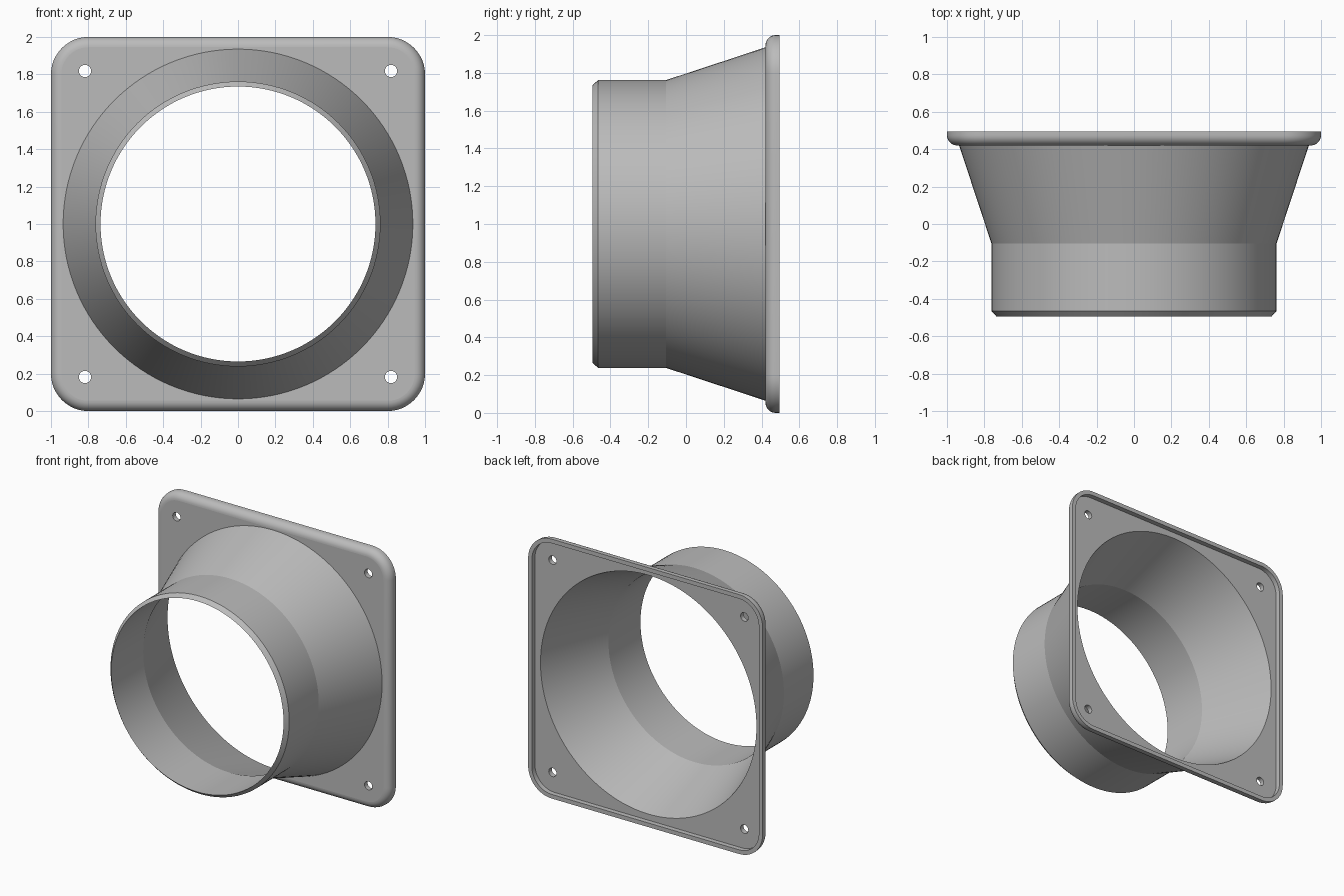
import bpy, bmesh
from math import sin, cos, pi, radians

cube = bpy.data.objects.get("Cube")
if cube:
    bpy.data.objects.remove(cube)

grey = bpy.data.materials.new("light grey plastic")
grey.use_nodes = True
colour = (0.5, 0.5, 0.5, 1)
grey.diffuse_color = colour
grey.node_tree.nodes["Principled BSDF"].inputs["Base Color"].default_value = colour

CENTRE_Z = 1.0
FRONT, FLOOR, BACK = 0.42, 0.457, 0.495   # flange depths along y


def add_ring(bm, points, y):
    """Closed loop of vertices in the plane at depth y."""
    verts = [bm.verts.new((x, y, CENTRE_Z + z)) for x, z in points]
    for a, b in zip(verts, verts[1:] + verts[:1]):
        bm.edges.new((a, b))
    return verts


def circle(radius, count, cx=0, cz=0):
    return [(cx + radius * cos(2 * pi * i / count),
             cz + radius * sin(2 * pi * i / count)) for i in range(count)]


def rounded_square(half, corner, steps=12):
    points = []
    for quarter in range(4):
        mid = pi / 4 + quarter * pi / 2
        cx = (half - corner) * (1 if cos(mid) > 0 else -1)
        cz = (half - corner) * (1 if sin(mid) > 0 else -1)
        for i in range(steps + 1):
            a = quarter * pi / 2 + i / steps * pi / 2
            points.append((cx + corner * cos(a), cz + corner * sin(a)))
    return points


def skin(bm, rings):
    """Join successive rings with quads."""
    for r, s in zip(rings, rings[1:]):
        n = len(r)
        for i in range(n):
            j = (i + 1) % n
            bm.faces.new((r[i], r[j], s[j], s[i]))


def fill(bm, rings):
    """Flat face bounded by the first ring, with the others as holes."""
    edges = [bm.edges.get((a, b)) for r in rings
             for a, b in zip(r, r[1:] + r[:1])]
    bmesh.ops.triangle_fill(bm, edges=edges, use_beauty=True, normal=(0, 1, 0))


def finish(bm, name):
    bmesh.ops.recalc_face_normals(bm, faces=bm.faces[:])
    mesh = bpy.data.meshes.new(name)
    bm.to_mesh(mesh)
    bm.free()
    mesh.materials.append(grey)
    obj = bpy.data.objects.new(name, mesh)
    bpy.context.collection.objects.link(obj)
    bpy.ops.object.select_all(action='DESELECT')
    obj.select_set(True)
    bpy.context.view_layer.objects.active = obj
    bpy.ops.object.shade_smooth_by_angle(angle=radians(15))
    # Keep the plate faces perfectly flat next to the rounded edge
    for face in mesh.polygons:
        if abs(face.normal.y) > 0.999:
            face.use_smooth = False


# Mounting flange: rounded front edge, shallow recess behind a thin rim
SEGMENTS = 128
bm = bmesh.new()
fillet, corner, rim = 0.055, 0.2, 0.032
shell = [add_ring(bm, rounded_square(1 - rim, corner - rim), y) for y in (FLOOR, BACK)]
shell.append(add_ring(bm, rounded_square(1, corner), BACK))
for i in range(9):
    a = i / 8 * pi / 2
    inset = fillet * (1 - cos(a))
    shell.append(add_ring(bm, rounded_square(1 - inset, corner - inset),
                          FRONT + fillet * (1 - sin(a))))
skin(bm, shell)

front_loops, back_loops = [shell[-1]], [shell[0]]
holes = [(0.935, 0.921, SEGMENTS, 0, 0)]
holes += [(0.033, 0.033, 24, 0.818 * sx, 0.818 * sz) for sx in (-1, 1) for sz in (-1, 1)]
for r_front, r_back, count, cx, cz in holes:
    near = add_ring(bm, circle(r_front, count, cx, cz), FRONT)
    far = add_ring(bm, circle(r_back, count, cx, cz), FLOOR)
    skin(bm, [near, far])
    front_loops.append(near)
    back_loops.append(far)
fill(bm, front_loops)
fill(bm, back_loops)
finish(bm, "mounting_flange")

# Duct: straight collar with a chamfered lip, flaring out to the flange
profile = [(0.935, FRONT), (0.762, -0.105), (0.762, -0.465), (0.735, -0.495),
           (0.735, -0.105), (0.921, FLOOR)]
bm = bmesh.new()
rings = [add_ring(bm, circle(r, SEGMENTS), y) for r, y in profile]
skin(bm, rings + rings[:1])
finish(bm, "flared_duct")
